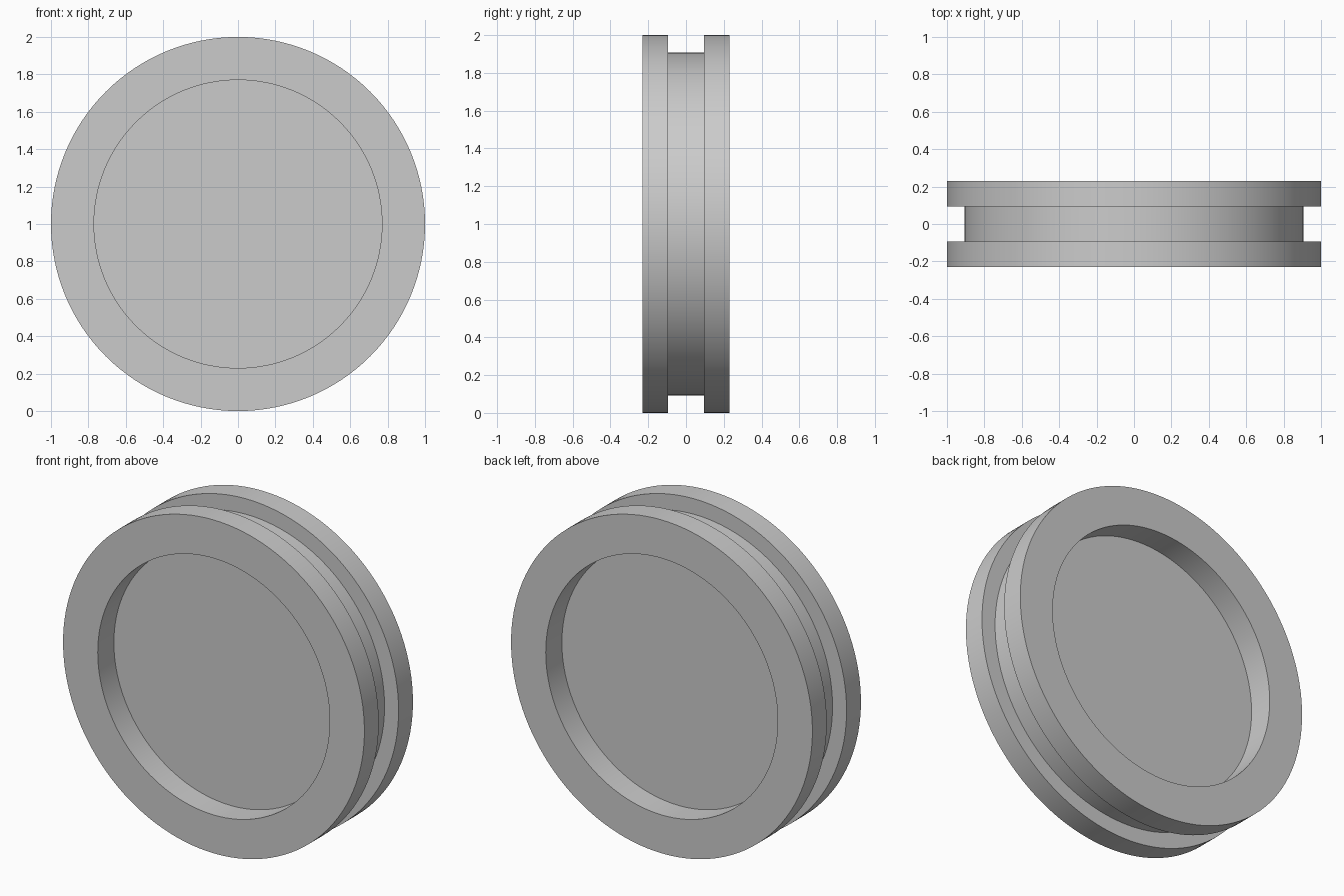
import bpy, bmesh
from math import cos, sin, tau, radians

if "Cube" in bpy.data.objects:
    bpy.data.objects.remove(bpy.data.objects["Cube"])

SEGMENTS = 128

# Half profile as (radius, y): recess floor, rim face, flange edge, groove wall
half = [(0.77, -0.077), (0.77, -0.23), (1.0, -0.23), (1.0, -0.094), (0.907, -0.094)]
profile = half + [(r, -y) for r, y in reversed(half)]


def lathe_y(name, profile, centre_z):
    """Revolve a profile around the y axis and close both ends."""
    bm = bmesh.new()
    rings = []
    for r, y in profile:
        rings.append([bm.verts.new((r * cos(tau * i / SEGMENTS), y,
                                    r * sin(tau * i / SEGMENTS)))
                      for i in range(SEGMENTS)])
    for a, b in zip(rings, rings[1:]):
        for i in range(SEGMENTS):
            j = (i + 1) % SEGMENTS
            bm.faces.new((a[i], a[j], b[j], b[i]))
    bm.faces.new(rings[0])
    bm.faces.new(rings[-1])
    bmesh.ops.recalc_face_normals(bm, faces=bm.faces[:])
    mesh = bpy.data.meshes.new(name)
    bm.to_mesh(mesh)
    bm.free()
    obj = bpy.data.objects.new(name, mesh)
    obj.location.z = centre_z
    bpy.context.collection.objects.link(obj)
    bpy.context.view_layer.objects.active = obj
    obj.select_set(True)
    bpy.ops.object.shade_smooth_by_angle(angle=radians(30))
    return obj


# Grooved wheel with a round recess on each side
lathe_y("grooved_wheel", profile, 1.0)
